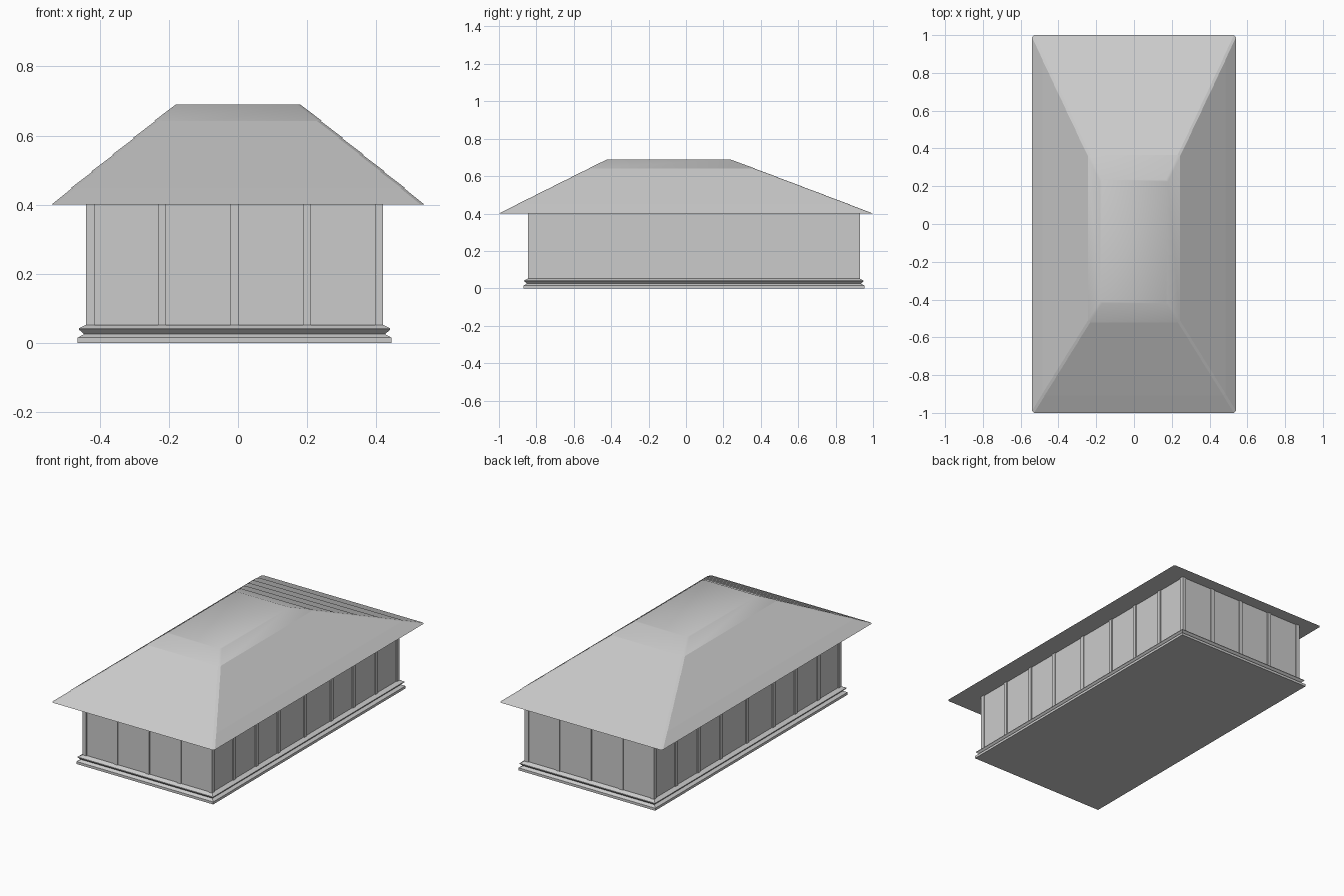
import bpy, bmesh, math

old = bpy.data.objects.get("Cube")
if old:
    bpy.data.objects.remove(old, do_unlink=True)

grey = bpy.data.materials.new("plain grey")
GREY = (0.6, 0.6, 0.6, 1)
grey.use_nodes = True
grey.diffuse_color = GREY
grey.node_tree.nodes["Principled BSDF"].inputs["Base Color"].default_value = GREY

# Centre and half sizes of the walls, which sit off the roof's centre
CX, CY = -0.01, 0.0425
HX, HY = 0.424, 0.8815
EAVE, TOP, BANDS = 0.4, 0.69, 6


def finish(name, bm, smooth=False):
    bmesh.ops.recalc_face_normals(bm, faces=bm.faces)
    mesh = bpy.data.meshes.new(name)
    bm.to_mesh(mesh)
    bm.free()
    mesh.materials.append(grey)
    obj = bpy.data.objects.new(name, mesh)
    bpy.context.collection.objects.link(obj)
    if smooth:
        bpy.ops.object.select_all(action="DESELECT")
        obj.select_set(True)
        bpy.context.view_layer.objects.active = obj
        bpy.ops.object.shade_smooth_by_angle(angle=math.radians(30))
    return obj


def loft(name, rings, smooth=False):
    """Join a stack of closed outlines and cap both ends."""
    bm = bmesh.new()
    loops = [[bm.verts.new(p) for p in ring] for ring in rings]
    n = len(loops[0])
    for a, b in zip(loops, loops[1:]):
        for i in range(n):
            j = (i + 1) % n
            bm.faces.new((a[i], a[j], b[j], b[i]))
    bm.faces.new(loops[0])
    bm.faces.new(loops[-1])
    return finish(name, bm, smooth)


def rectangle(x0, x1, y0, y1, z):
    return [(x0, y0, z), (x1, y0, z), (x1, y1, z), (x0, y1, z)]


def roof_outline(z, grow=0.0, cut=0.011):
    """Roof outline at one height, with the hips cut off."""
    t = (z - EAVE) / (TOP - EAVE)
    x = 0.54 - 0.36 * t + grow
    f, b = -1 + 0.58 * t - grow, 1 - 0.765 * t + grow
    return [(-x + cut, f, z), (x - cut, f, z), (x, f + cut, z), (x, b - cut, z),
            (x - cut, b, z), (-x + cut, b, z), (-x, b - cut, z), (-x, f + cut, z)]


def box(name, x0, x1, y0, y1, z0, z1):
    return loft(name, [rectangle(x0, x1, y0, y1, z) for z in (z0, z1)])


# Moulded plinth: height and overhang beyond the walls
plinth = [(0, 0.03), (0.015, 0.03), (0.025, 0.012),
          (0.038, 0.026), (0.042, 0.026), (0.052, 0.006)]
loft("plinth", [rectangle(CX - HX - o, CX + HX + o, CY - HY - o, CY + HY + o, z)
                for z, o in plinth])

# Walls
box("walls", CX - HX, CX + HX, CY - HY, CY + HY, 0.05, EAVE)

# Posts standing slightly proud of the walls
W, D = 0.012, 0.006
for side in (-1, 1):
    for k in (-0.21, 0, 0.21):
        y = CY + side * HY
        box("end_post", CX + k - W, CX + k + W, y - D, y + D, 0.05, EAVE)
    for k in (-0.675, -0.46, -0.25, 0, 0.25, 0.46, 0.675):
        x = CX + side * HX
        box("side_post", x - D, x + D, CY + k - W, CY + k + W, 0.05, EAVE)
    for end in (-1, 1):
        x, y = CX + side * (HX - D), CY + end * (HY - D)
        box("corner_post", x - W, x + W, y - W, y + W, 0.05, EAVE)

# Roof in overlapping bands, the highest closed by the flat top
step = (TOP - EAVE) / BANDS
for i in range(BANDS):
    low, high = EAVE + i * step, EAVE + (i + 1) * step
    grow = 0.004 if i else 0.0
    loft("roof_band", [roof_outline(low, grow), roof_outline(high)],
         smooth=(i == BANDS - 1))
